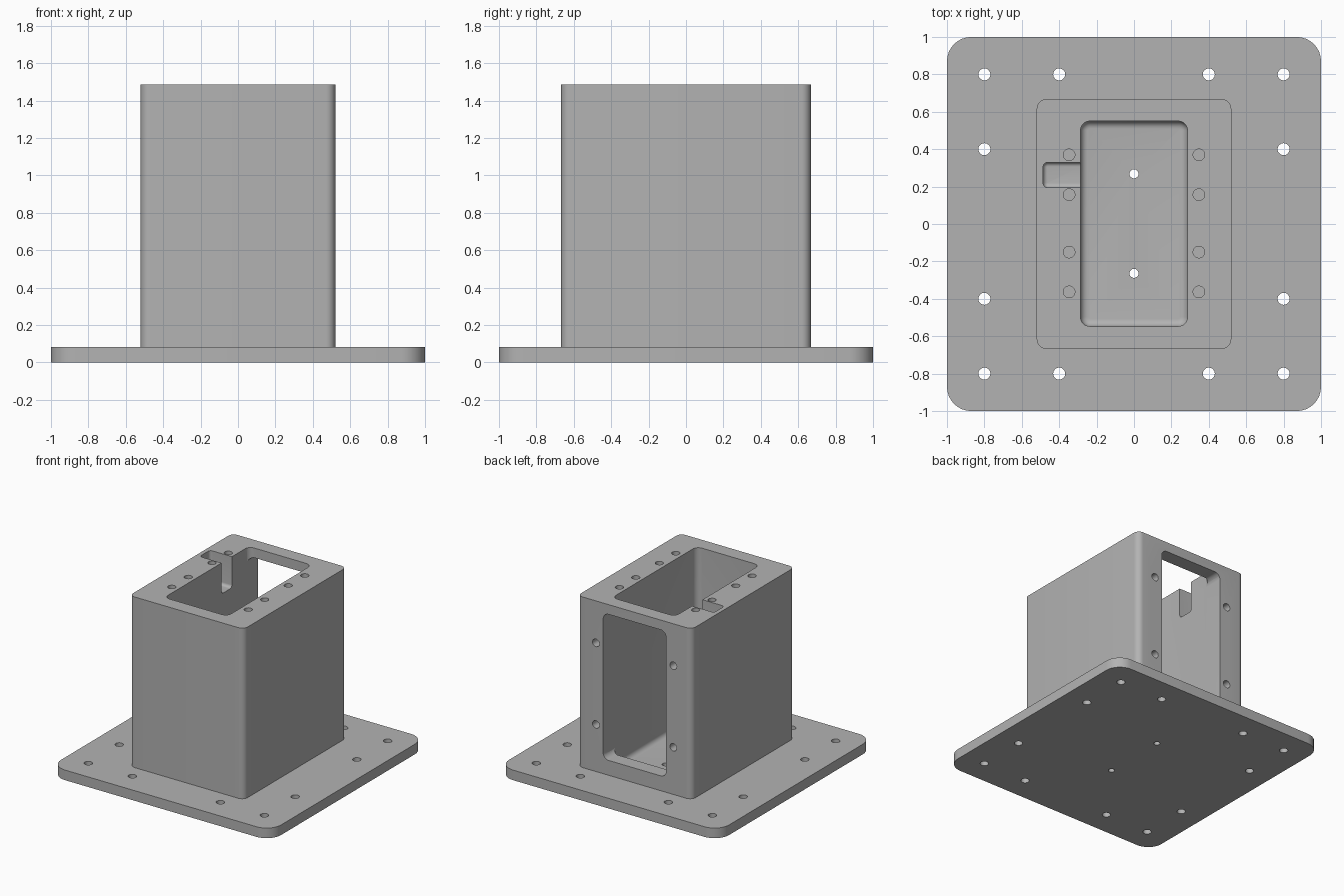
import bpy
import bmesh
import math
from mathutils import Matrix, Vector

if "Cube" in bpy.data.objects:
    bpy.data.objects.remove(bpy.data.objects["Cube"], do_unlink=True)

TOP = 1.485
PLATE = 0.083

grey = bpy.data.materials.new("plain_grey")
grey.use_nodes = True
grey.diffuse_color = (0.45, 0.45, 0.45, 1)
grey.node_tree.nodes["Principled BSDF"].inputs["Base Color"].default_value = grey.diffuse_color

# Matrix that turns an upright prism so its length runs along +y
ALONG_Y = Matrix(((1, 0, 0, 0), (0, 0, 1, 0), (0, -1, 0, 0), (0, 0, 0, 1)))


def finish(name, bm, turn=None):
    if turn:
        bm.transform(turn)
    bmesh.ops.recalc_face_normals(bm, faces=bm.faces)
    mesh = bpy.data.meshes.new(name)
    bm.to_mesh(mesh)
    bm.free()
    mesh.materials.append(grey)
    obj = bpy.data.objects.new(name, mesh)
    bpy.context.collection.objects.link(obj)
    return obj


def rounded_block(name, x, y, z, radius, floor_radius=0, turn=None):
    """Block between the (low, high) pairs, with rounded uprights and bottom rim."""
    bm = bmesh.new()
    bmesh.ops.create_cube(bm, size=1)
    for v in bm.verts:
        v.co = Vector([(a + b) / 2 + c * (b - a) for c, (a, b) in zip(v.co, (x, y, z))])
    uprights = [e for e in bm.edges if abs(e.verts[0].co.z - e.verts[1].co.z) > 1e-4]
    bmesh.ops.bevel(bm, geom=uprights, offset=radius, segments=8, profile=0.5, affect='EDGES')
    if floor_radius:
        rim = [e for e in bm.edges if all(abs(v.co.z - z[0]) < 1e-5 for v in e.verts)]
        bmesh.ops.bevel(bm, geom=rim, offset=floor_radius, segments=6, profile=0.5, affect='EDGES')
    return finish(name, bm, turn)


def drills(name, points, radius, low, high, turn=None):
    """Round pins at each (x, y) point, used to drill holes."""
    bm = bmesh.new()
    for px, py in points:
        bmesh.ops.create_cone(bm, cap_ends=True, segments=32, radius1=radius, radius2=radius,
                              depth=high - low,
                              matrix=Matrix.Translation((px, py, (low + high) / 2)))
    return finish(name, bm, turn)


def combine(body, tool, operation):
    mod = body.modifiers.new(operation, 'BOOLEAN')
    mod.operation = operation
    mod.solver = 'EXACT'
    mod.object = tool
    tool.hide_render = True
    bpy.context.view_layer.update()
    bpy.context.view_layer.objects.active = body
    bpy.ops.object.modifier_apply(modifier=mod.name)
    bpy.data.objects.remove(tool, do_unlink=True)


# Base plate and upright housing
body = rounded_block("housing_on_base_plate", (-1, 1), (-1, 1), (0, PLATE), 0.13)
housing = rounded_block("housing", (-0.52, 0.52), (-0.667, 0.667), (0.04, TOP), 0.05)
combine(body, housing, 'UNION')

# Main cavity, cable slot and back window
cavity = rounded_block("cavity", (-0.286, 0.286), (-0.547, 0.55), (PLATE, 1.7), 0.05, 0.04)
slot = rounded_block("slot", (-0.486, -0.2), (0.195, 0.33), (1.23, 1.7), 0.025, 0.024)
window = rounded_block("window", (-0.286, 0.286), (-1.405, -0.205), (0.4, 0.8), 0.05,
                       turn=ALONG_Y @ Matrix.Scale(1, 4))
# The turn maps the block's y to -z, so the window spans the listed heights
for cutter in (cavity, slot, window):
    combine(body, cutter, 'DIFFERENCE')

# Mounting holes through the plate
mounts = [(sx * a, sy * b) for sx in (-1, 1) for sy in (-1, 1)
          for a, b in ((0.8, 0.8), (0.4, 0.8), (0.8, 0.4))]
combine(body, drills("mount_holes", mounts, 0.032, -0.1, 0.2), 'DIFFERENCE')
combine(body, drills("drain_holes", [(0, 0.268), (0, -0.264)], 0.024, -0.1, 0.3), 'DIFFERENCE')

# Blind screw holes on the top and on the back face
top_screws = [(sx * 0.347, y) for sx in (-1, 1) for y in (0.37, 0.157, -0.15, -0.363)]
combine(body, drills("top_screws", top_screws, 0.031, TOP - 0.16, TOP + 0.1), 'DIFFERENCE')
back_screws = [(sx * 0.352, -z) for sx in (-1, 1) for z in (1.14, 0.47)]
combine(body, drills("back_screws", back_screws, 0.031, 0.5, 0.8, ALONG_Y), 'DIFFERENCE')

# Smooth the rounded corners, keep the flat faces crisp
bpy.ops.object.select_all(action='DESELECT')
body.select_set(True)
bpy.context.view_layer.objects.active = body
bpy.ops.object.shade_smooth_by_angle(angle=math.radians(30))
